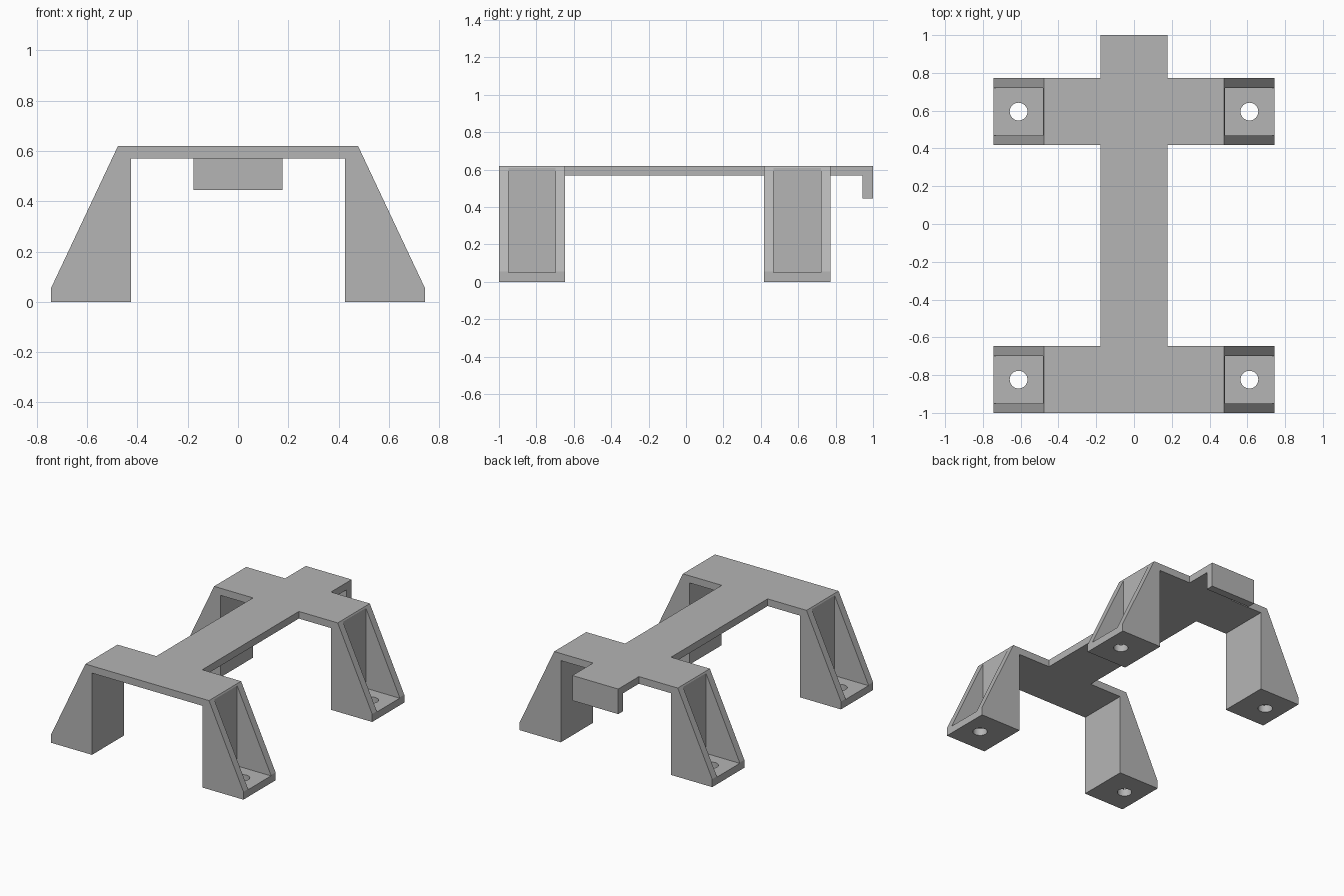
import bpy
import bmesh
from mathutils import Matrix, Vector

cube = bpy.data.objects.get("Cube")
if cube:
    bpy.data.objects.remove(cube, do_unlink=True)

TOP, UNDER = 0.62, 0.57            # deck faces
BANDS = {"front": -0.824, "rear": 0.595}
HALF_BAND, HALF_POCKET = 0.177, 0.126

grey = bpy.data.materials.new("plain grey")
grey.use_nodes = True
grey.diffuse_color = (0.46, 0.46, 0.46, 1)
grey.node_tree.nodes["Principled BSDF"].inputs["Base Color"].default_value = grey.diffuse_color


def finish(name, bm):
    bmesh.ops.recalc_face_normals(bm, faces=bm.faces[:])
    mesh = bpy.data.meshes.new(name)
    bm.to_mesh(mesh)
    bm.free()
    mesh.materials.append(grey)
    obj = bpy.data.objects.new(name, mesh)
    bpy.context.collection.objects.link(obj)
    return obj


def extrude(name, points, offset):
    """Closed outline pushed along an offset vector."""
    bm = bmesh.new()
    face = bm.faces.new([bm.verts.new(p) for p in points])
    result = bmesh.ops.extrude_face_region(bm, geom=[face])
    moved = [v for v in result["geom"] if isinstance(v, bmesh.types.BMVert)]
    bmesh.ops.translate(bm, verts=moved, vec=Vector(offset))
    return finish(name, bm)


def box(name, lo, hi):
    bm = bmesh.new()
    lo, hi = Vector(lo), Vector(hi)
    matrix = Matrix.Translation((lo + hi) / 2) @ Matrix.Diagonal((*(hi - lo), 1))
    bmesh.ops.create_cube(bm, size=1, matrix=matrix)
    return finish(name, bm)


def drill(name, x, y):
    bm = bmesh.new()
    bmesh.ops.create_cone(bm, cap_ends=True, segments=32, radius1=0.047, radius2=0.047,
                          depth=0.3, matrix=Matrix.Translation((x, y, 0)))
    return finish(name, bm)


def apply_modifier(obj, mod):
    bpy.context.view_layer.objects.active = obj
    bpy.ops.object.modifier_apply(modifier=mod.name)


def combine(target, other, operation):
    mod = target.modifiers.new("combine", "BOOLEAN")
    mod.operation, mod.solver, mod.object = operation, "EXACT", other
    apply_modifier(target, mod)
    bpy.data.objects.remove(other, do_unlink=True)


# Central spine with the hooked lip at the rear
side = [(-0.8, UNDER), (0.945, UNDER), (0.945, 0.445), (1, 0.445), (1, TOP), (-0.8, TOP)]
bracket = extrude("bracket", [(-0.177, y, z) for y, z in side], (0.354, 0, 0))

# Two arches: crossbar plus a sloped leg on each side
half = [(0.426, UNDER), (0.426, 0), (0.743, 0), (0.743, 0.055), (0.477, TOP)]
outline = half + [(-x, z) for x, z in reversed(half)]
for where, y in BANDS.items():
    arch = extrude(where + "_arch", [(x, y - HALF_BAND, z) for x, z in outline],
                   (0, 2 * HALF_BAND, 0))
    combine(bracket, arch, "UNION")

# Open pocket and bolt hole in every leg
for y in BANDS.values():
    for s in (-1, 1):
        x1, x2 = sorted((s * 0.482, s * 0.9))
        pocket = box("pocket_cutter", (x1, y - HALF_POCKET, 0.05), (x2, y + HALF_POCKET, 0.8))
        combine(bracket, pocket, "DIFFERENCE")
        combine(bracket, drill("hole_cutter", s * 0.611, y), "DIFFERENCE")

# Merge leftover coplanar faces
clean = bracket.modifiers.new("clean", "DECIMATE")
clean.decimate_type = "DISSOLVE"
clean.angle_limit = 0.02
apply_modifier(bracket, clean)

# Single material on all faces, smooth only around the holes
bracket.data.materials.clear()
bracket.data.materials.append(grey)
for poly in bracket.data.polygons:
    poly.material_index = 0
bpy.ops.object.select_all(action="DESELECT")
bracket.select_set(True)
bpy.context.view_layer.objects.active = bracket
bpy.ops.object.shade_smooth_by_angle(angle=0.4)
